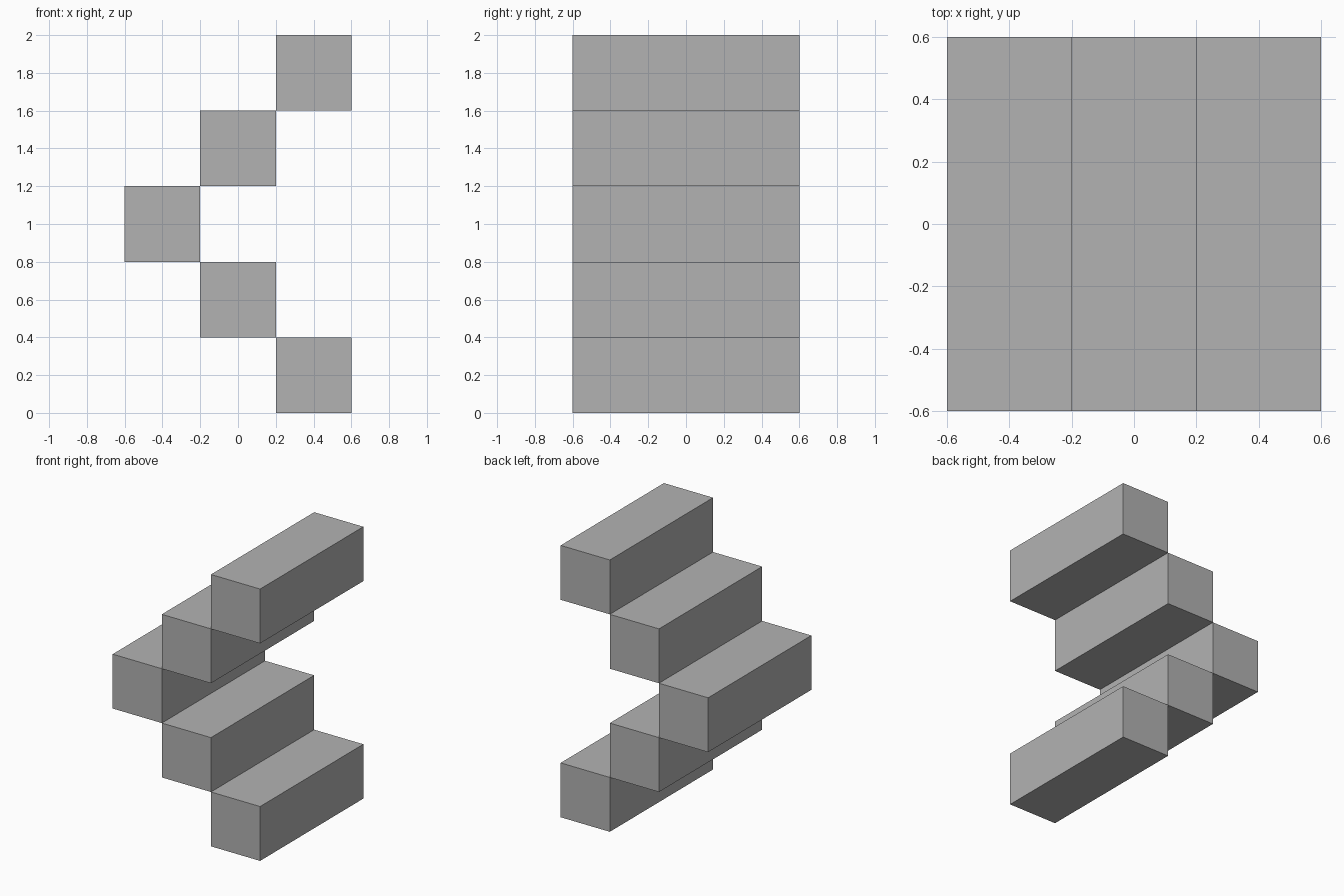
import bpy

cube = bpy.data.objects.get("Cube")
if cube:
    bpy.data.objects.remove(cube, do_unlink=True)

# Single plain grey material
grey = bpy.data.materials.new("plain_grey")
grey.use_nodes = True
colour = (0.448, 0.448, 0.448, 1)
grey.diffuse_color = colour
grey.node_tree.nodes["Principled BSDF"].inputs["Base Color"].default_value = colour

SIDE = 0.4    # square section of each bar
LENGTH = 1.2  # depth of each bar


def add_bar(name, column, row):
    """Square bar running front to back, placed on a grid of SIDE steps."""
    bpy.ops.mesh.primitive_cube_add(size=1, location=(column * SIDE, 0, (row + 0.5) * SIDE))
    bar = bpy.context.object
    bar.name = name
    bar.scale = (SIDE, LENGTH, SIDE)
    bpy.ops.object.transform_apply(location=False, rotation=False, scale=True)
    bar.data.materials.append(grey)


# Five bars stepping out to one side and back, edge to edge
names = ["bottom_bar", "lower_bar", "middle_bar", "upper_bar", "top_bar"]
for row, name in enumerate(names):
    add_bar(name, abs(row - 2) - 1, row)
